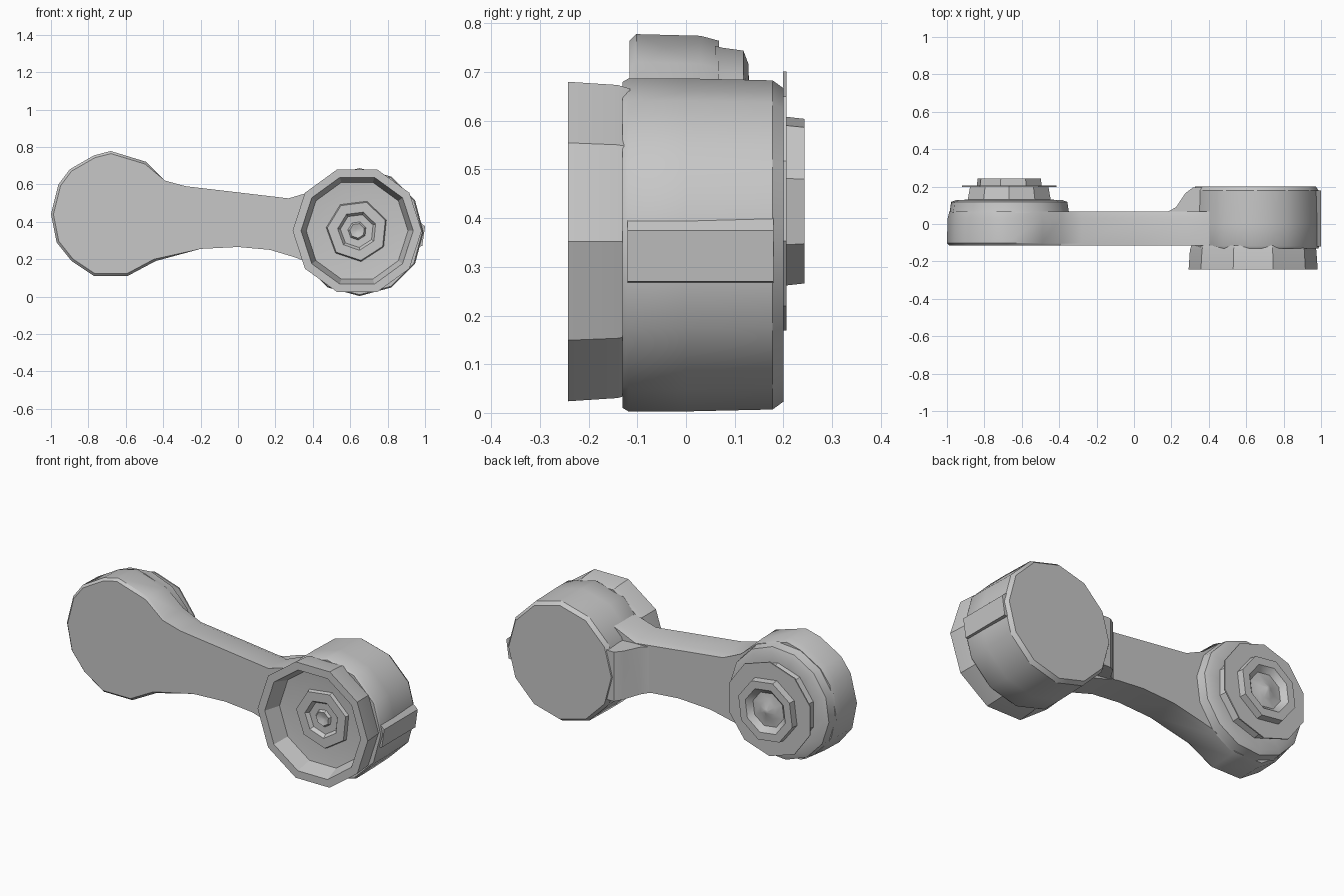
import bpy, bmesh, math
from mathutils import Vector

cube = bpy.data.objects.get("Cube")
if cube:
    bpy.data.objects.remove(cube, do_unlink=True)

grey = bpy.data.materials.new("plain grey")
grey.use_nodes = True
colour = (0.57, 0.57, 0.57, 1)
grey.diffuse_color = colour
grey.node_tree.nodes["Principled BSDF"].inputs["Base Color"].default_value = colour


def finish(name, bm, angle=33):
    bmesh.ops.recalc_face_normals(bm, faces=bm.faces)
    mesh = bpy.data.meshes.new(name)
    bm.to_mesh(mesh)
    bm.free()
    mesh.materials.append(grey)
    obj = bpy.data.objects.new(name, mesh)
    bpy.context.collection.objects.link(obj)
    bpy.ops.object.select_all(action="DESELECT")
    obj.select_set(True)
    bpy.context.view_layer.objects.active = obj
    bpy.ops.object.shade_smooth_by_angle(angle=math.radians(angle))
    return obj


def loft(name, rings):
    """Skin matching closed rings of points; both ends are capped."""
    bm = bmesh.new()
    rings = [[bm.verts.new(p) for p in ring] for ring in rings]
    count = len(rings[0])
    for a, b in zip(rings, rings[1:]):
        for i in range(count):
            j = (i + 1) % count
            bm.faces.new((a[i], a[j], b[j], b[i]))
    bm.faces.new(rings[0])
    bm.faces.new(rings[-1])
    return finish(name, bm)


def lathe(name, centre, profile, sides, turn=0):
    """Turn (radius, y) pairs about a y axis."""
    angles = [math.radians(turn + 360 * i / sides) for i in range(sides)]
    return loft(name, [[(centre[0] + r * math.cos(a), y, centre[1] + r * math.sin(a))
                        for a in angles] for r, y in profile])


def prism(name, points, depth):
    return loft(name, [points, [Vector(p) + Vector(depth) for p in points]])


LEFT, RIGHT, RING = (-0.667, 0.435), (0.65, 0.345), (0.637, 0.352)

# Flat arm with the round end and the waisted neck
outline = [(-1.0, .44), (-.96, .60), (-.90, .68), (-.77, .755), (-.68, .778), (-.49, .72),
           (-.39, .62), (-.28, .59), (0, .557), (.27, .525), (.42, .57), (.42, .16), (.31, .208),
           (.17, .25), (0, .265), (-.2, .255), (-.44, .19), (-.59, .11), (-.77, .11),
           (-.89, .19), (-.97, .29)]


def arm_ring(y, inset, sag):
    """Outline drawn in on the round end, with its neck top lowered by sag."""
    ring = []
    for x, z in outline:
        if x < -.4:
            x, z = (c + (v - c) * (1 - inset) for c, v in zip(LEFT, (x, z)))
        elif abs(x) < .3 and z > .4:
            z -= sag
        ring.append((x, y, z))
    return ring


loft("arm", [arm_ring(-.116, .04, 0), arm_ring(-.102, 0, 0),
             arm_ring(.03, .01, .005), arm_ring(.068, .04, .02)])

# Sloping shoulder widening from the neck to the deep end
slope = [(.17, .06), (.225, .09), (.275, .165), (.315, .195), (.5, .195), (.5, 0), (.17, 0)]
loft("shoulder", [[(x, y, .25 - .04 * min(1, (x - .17) / .15)) for x, y in slope],
                  [(x, y, .51 - .02 * min(1, (x - .17) / .15)) for x, y in slope]])

# Deep round end with a slightly bevelled back
lathe("deep_end", RIGHT, [(.335, -.13), (.342, -.118), (.342, .0), (.338, .178), (.322, .2)], 12)

# Hollow front ring
lathe("front_ring", RING,
      [(.33, -.115), (.338, -.14), (.345, -.242), (.3, -.242), (.272, -.15), (.2, -.142)], 10)

# Stepped hub at the bottom of the ring
lathe("front_hub", RING,
      [(.17, -.13), (.16, -.162), (.105, -.162), (.085, -.135), (.055, -.135),
       (.04, -.155), (.01, -.145)], 7, 20)

# Nub on the outer side of the deep end
prism("side_nub", [(.95, -.12, .265), (.985, -.12, .27), (1.0, -.12, .375), (.95, -.12, .42)],
      (0, 0.30, 0))

# Stepped back boss on the flat end
lathe("back_collar", LEFT, [(.322, .06), (.318, .075), (.312, .118), (.285, .128), (.23, .13)], 14, 5)
lathe("back_drum", LEFT, [(.235, .12), (.22, .20)], 10, 18)
lathe("back_plate", LEFT, [(.266, .199), (.266, .206)], 10, 18)
lathe("back_hub", LEFT,
      [(.18, .2), (.175, .243), (.13, .243), (.10, .215), (.05, .22), (.012, .24)], 8, 15)
